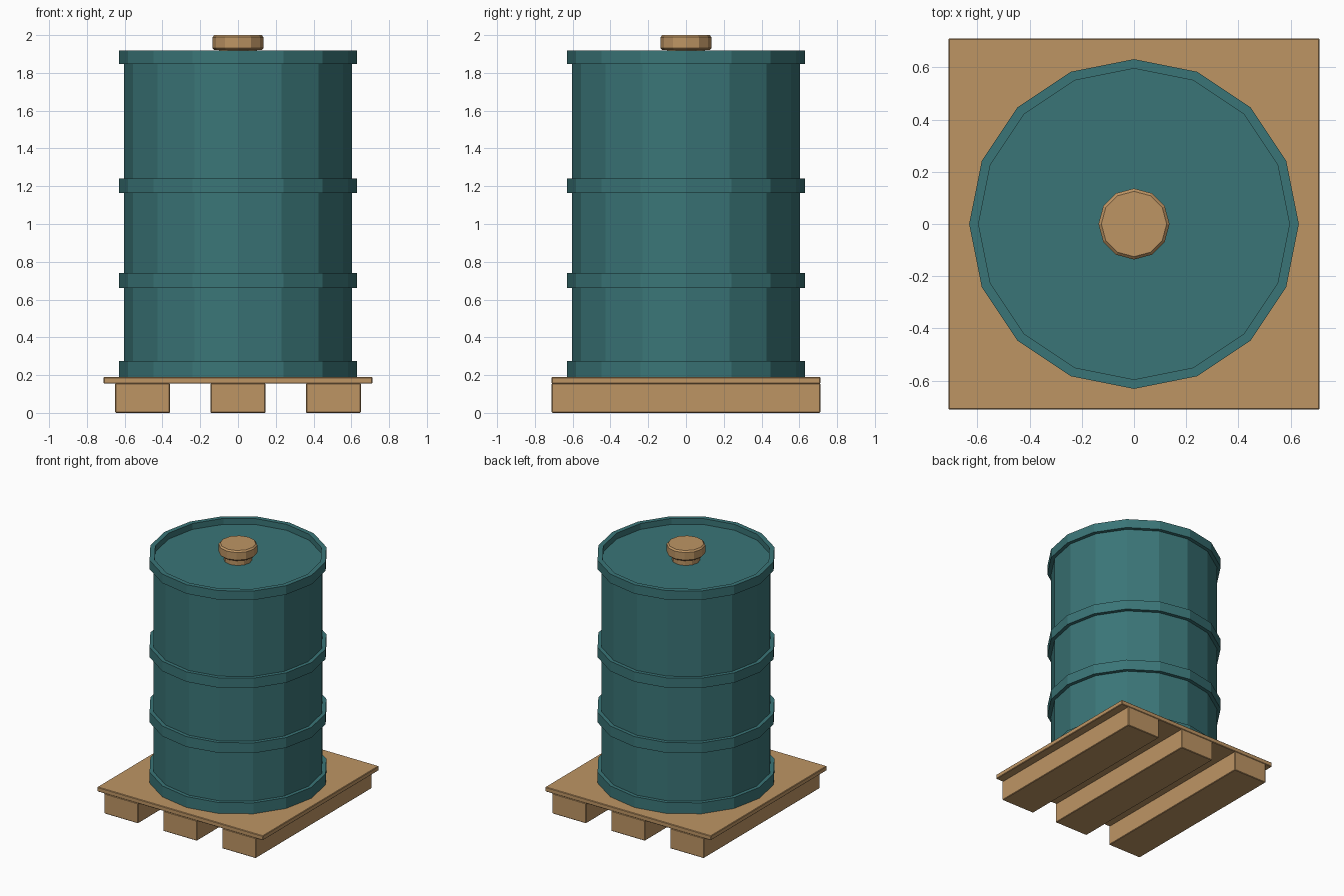
import bpy
import bmesh
import math

if "Cube" in bpy.data.objects:
    bpy.data.objects.remove(bpy.data.objects["Cube"])


def make_material(name, rgb):
    mat = bpy.data.materials.new(name)
    linear = [((c / 255 + 0.055) / 1.055) ** 2.4 for c in rgb]
    mat.diffuse_color = (*linear, 1)
    mat.use_nodes = True
    mat.node_tree.nodes["Principled BSDF"].inputs["Base Color"].default_value = mat.diffuse_color
    return mat


teal = make_material("teal paint", (58, 117, 119))
wood = make_material("tan wood", (190, 149, 100))


def finish(bm, name, mat):
    bmesh.ops.recalc_face_normals(bm, faces=bm.faces)
    mesh = bpy.data.meshes.new(name)
    bm.to_mesh(mesh)
    bm.free()
    mesh.materials.append(mat)
    obj = bpy.data.objects.new(name, mesh)
    bpy.context.collection.objects.link(obj)
    return obj


def lathe(name, profile, sides, mat):
    """Turn a (radius, height) profile about z and cap both ends."""
    bm = bmesh.new()
    rings = []
    for r, z in profile:
        angles = [math.tau * i / sides for i in range(sides)]
        rings.append([bm.verts.new((r * math.cos(a), r * math.sin(a), z)) for a in angles])
    for low, high in zip(rings, rings[1:]):
        for i in range(sides):
            j = (i + 1) % sides
            bm.faces.new((low[i], low[j], high[j], high[i]))
    bm.faces.new(rings[0][::-1])
    bm.faces.new(rings[-1])
    return finish(bm, name, mat)


def box(name, x, width, depth, z0, z1, mat):
    bm = bmesh.new()
    bmesh.ops.create_cube(bm, size=1)
    for v in bm.verts:
        v.co = (x + v.co.x * width, v.co.y * depth, z0 + (v.co.z + 0.5) * (z1 - z0))
    obj = finish(bm, name, mat)
    bevel = obj.modifiers.new("worn edges", 'BEVEL')
    bevel.width = 0.004
    bevel.segments = 1
    return obj


# Pallet: a deck on three runners
box("pallet_deck", 0, 1.422, 1.422, 0.155, 0.19, wood)
for side, x in (("left", -0.505), ("middle", 0), ("right", 0.505)):
    box("pallet_runner_" + side, x, 0.29, 1.422, 0, 0.156, wood)

# Drum: straight wall with raised hoops, raised rim and sunken lid
BODY, HOOP = 0.603, 0.631
profile = []
for z0, z1 in ((0.19, 0.275), (0.66, 0.74), (1.165, 1.242), (1.848, 1.918)):
    profile += [(BODY, z0), (HOOP, z0), (HOOP, z1), (BODY, z1)]
profile[-1] = (0.595, 1.918)
profile.append((0.595, 1.872))
lathe("drum", profile, 16, teal)

# Bung: narrow neck under a cap with chamfered edges
lathe("bung_neck", [(0.1, 1.868), (0.1, 1.93)], 12, wood)
lathe("bung_cap", [(0.125, 1.92), (0.136, 1.931), (0.136, 1.989), (0.125, 2.0)], 12, wood)
